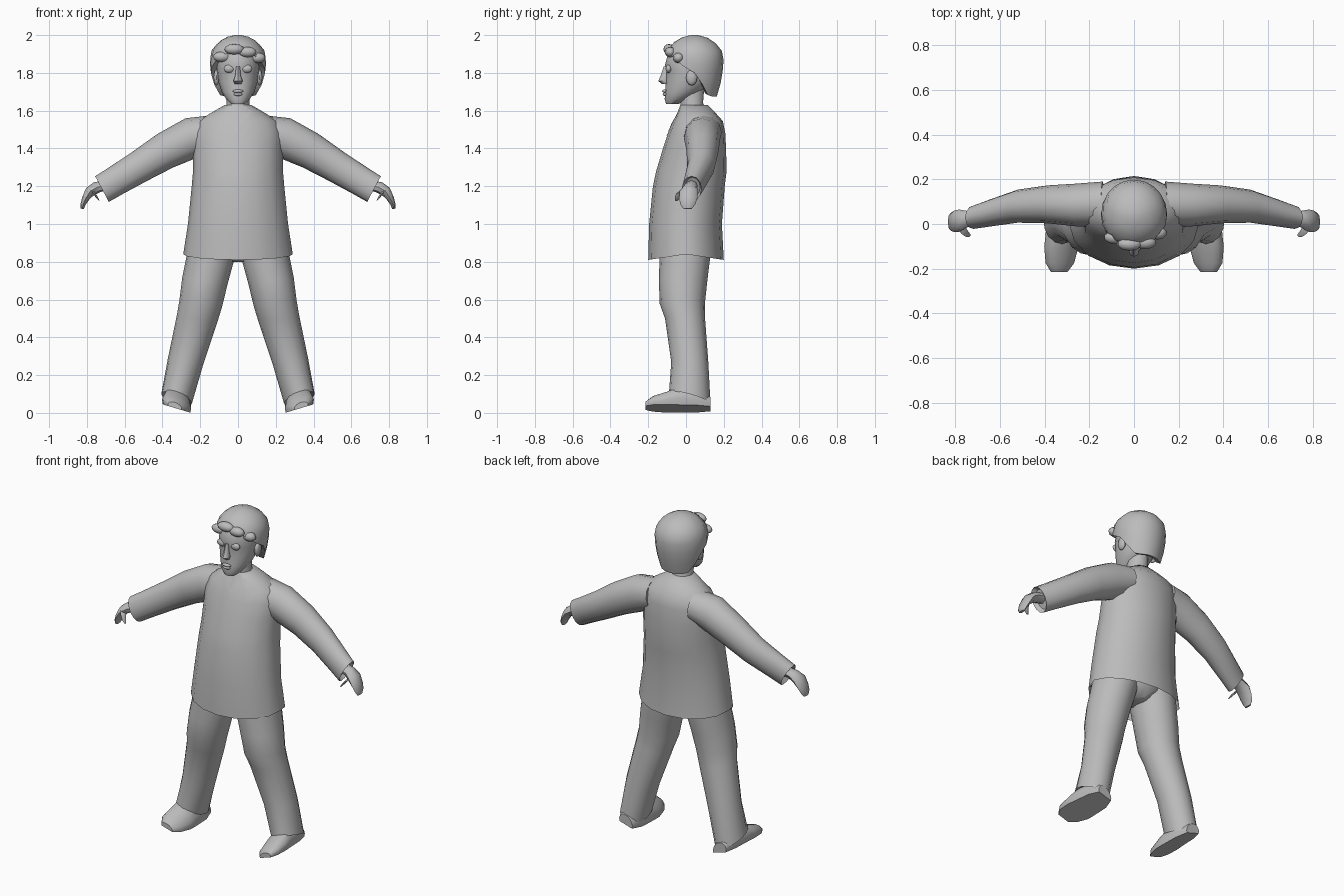
import bpy, bmesh, math
from mathutils import Vector

grey = bpy.data.materials.new("plain_grey")
grey.diffuse_color = (0.5, 0.5, 0.5, 1)


def finish(name, bm, mirror=False, angle=45):
    bmesh.ops.recalc_face_normals(bm, faces=bm.faces[:])
    me = bpy.data.meshes.new(name)
    bm.to_mesh(me)
    bm.free()
    ob = bpy.data.objects.new(name, me)
    bpy.context.collection.objects.link(ob)
    me.materials.append(grey)
    bpy.ops.object.select_all(action='DESELECT')
    ob.select_set(True)
    bpy.context.view_layer.objects.active = ob
    bpy.ops.object.shade_smooth_by_angle(angle=math.radians(angle))
    if mirror:
        ob.modifiers.new("mirror", 'MIRROR').use_clip = False
    return ob


def ring(c, u, v, n=16):
    c, u, v = Vector(c), Vector(u), Vector(v)
    return [c + u * math.cos(2 * math.pi * i / n) + v * math.sin(2 * math.pi * i / n)
            for i in range(n)]


def loft(name, rings, mirror=False, caps=(True, True), angle=45):
    bm = bmesh.new()
    rows = [[bm.verts.new(p) for p in r] for r in rings]
    n = len(rows[0])
    for a, b in zip(rows, rows[1:]):
        for i in range(n):
            j = (i + 1) % n
            bm.faces.new((a[i], a[j], b[j], b[i]))
    for use, r in zip(caps, (rows[0], rows[-1])):
        if use:
            bm.faces.new(r)
    return finish(name, bm, mirror, angle)


def level(z, hw, yf, yb, n=16):
    # horizontal oval from its half width, front and back
    return ring((0, (yf + yb) / 2, z), (hw, 0, 0), (0, (yb - yf) / 2, 0), n)


def ball(name, c, s, mirror=False, seg=10):
    bm = bmesh.new()
    bmesh.ops.create_uvsphere(bm, u_segments=seg, v_segments=6, radius=1)
    for v in bm.verts:
        v.co = Vector(c) + Vector((v.co.x * s[0], v.co.y * s[1], v.co.z * s[2]))
    return finish(name, bm, mirror, 60)


# loose shirt, open at the hem, which dips at front and back
hem = level(0.84, 0.29, -0.2, 0.2)
for p in hem:
    p.z -= 0.03 * abs(p.y) / 0.2
shirt = loft("shirt", [hem] + [level(*r) for r in (
    (1.0, 0.265, -0.195, 0.19), (1.2, 0.245, -0.175, 0.205),
    (1.28, 0.238, -0.158, 0.215), (1.4, 0.238, -0.122, 0.212),
    (1.48, 0.238, -0.095, 0.208), (1.545, 0.21, -0.068, 0.195),
    (1.59, 0.14, -0.045, 0.155), (1.63, 0.07, -0.03, 0.115))], caps=(False, True))

# V neck panel lying on the chest
bm = bmesh.new()
rows = []
for k in range(5):
    t = k / 4
    w, z = 0.072 * t, 1.46 + 0.145 * t
    xs = [0] if k == 0 else [-w, -w / 2, 0, w / 2, w]
    rows.append([bm.verts.new((x, -0.12 + 0.09 * t, z)) for x in xs])
for i in range(4):
    bm.faces.new((rows[0][0], rows[1][i + 1], rows[1][i]))
for a, b in zip(rows[1:], rows[2:]):
    for i in range(4):
        bm.faces.new((a[i], a[i + 1], b[i + 1], b[i]))
neckline = finish("v_neck", bm)
wrap = neckline.modifiers.new("wrap", 'SHRINKWRAP')
wrap.target, wrap.offset = shirt, 0.003

# sleeves: centre, half height, half depth, lean of the section
arm = []
for x, y, z, h, d, a in ((0.14, 0.09, 1.485, 0.09, 0.10, 5), (0.255, 0.085, 1.452, 0.11, 0.096, 12),
                         (0.385, 0.088, 1.388, 0.098, 0.085, 25), (0.52, 0.08, 1.305, 0.086, 0.074, 29),
                         (0.65, 0.048, 1.227, 0.079, 0.06, 29), (0.72, 0.03, 1.185, 0.077, 0.052, 28),
                         (0.70, 0.035, 1.195, 0.06, 0.04, 28)):
    a = math.radians(a)
    arm.append(ring((x, y, z), (0, d, 0), (h * math.sin(a), 0, h * math.cos(a)), 12))
loft("sleeve", arm, True)

# curled hand and thumb
hand = []
for x, y, z, t, w, a in ((0.69, 0.03, 1.205, 0.032, 0.032, 60), (0.745, 0.022, 1.195, 0.032, 0.036, 50),
                         (0.783, 0.015, 1.172, 0.028, 0.05, 40), (0.806, 0.012, 1.135, 0.02, 0.048, 15),
                         (0.82, 0.01, 1.105, 0.014, 0.04, 10), (0.825, 0.008, 1.08, 0.008, 0.022, 10)):
    a = math.radians(a)
    hand.append(ring((x, y, z), (0, w, 0), (t * math.cos(a), 0, t * math.sin(a)), 8))
loft("hand", hand, True)
loft("thumb", [ring(c, (0, r, 0), (r * 0.8, 0, r * 0.5), 6) for c, r in (
    ((0.772, -0.015, 1.175), 0.02), ((0.76, -0.035, 1.16), 0.018),
    ((0.748, -0.045, 1.14), 0.014), ((0.737, -0.05, 1.125), 0.007))], True)

# trousers
leg = [ring((x, y, z), (hx, 0, 0.15 * hx), (0, hy, 0)) for x, y, z, hx, hy in (
    (0.13, 0, 0.98, 0.125, 0.14), (0.142, -0.005, 0.84, 0.125, 0.135),
    (0.175, -0.015, 0.7, 0.12, 0.128), (0.197, -0.02, 0.58, 0.113, 0.12),
    (0.216, -0.005, 0.5, 0.108, 0.106), (0.278, 0.02, 0.27, 0.094, 0.098))]
leg += [ring((0.325, 0.02, 0.075), (0.081, 0, 0.025), (0, 0.11, -0.03)),
        ring((0.322, 0.02, 0.095), (0.06, 0, 0.02), (0, 0.085, -0.025))]
loft("trouser_leg", leg, True)
loft("trouser_seat", [level(*r) for r in (
    (0.80, 0.04, -0.06, 0.08), (0.86, 0.16, -0.12, 0.13), (1.0, 0.22, -0.14, 0.14))])

# shoes on flat soles tilted outward
shoe = []
for y, x, w, h in ((-0.215, 0.335, 0.037, 0.03), (-0.175, 0.332, 0.064, 0.06),
                   (-0.1, 0.325, 0.077, 0.085), (-0.05, 0.322, 0.074, 0.11),
                   (0.06, 0.32, 0.068, 0.11), (0.13, 0.32, 0.045, 0.06)):
    arc = [(x + w * math.cos(math.pi * i / 8), h * math.sin(math.pi * i / 8) ** 0.7 if 0 < i < 8 else h * 0.3)
           for i in range(9)]
    arc += [(x - w * 0.95, 0), (x + w * 0.95, 0)]
    shoe.append([Vector((px, y, pz + 0.3 * max(0, px - 0.248))) for px, pz in arc])
loft("shoe", shoe, True)

# neck and head
loft("neck", [level(1.58, 0.075, -0.03, 0.12, 12), level(1.64, 0.06, -0.03, 0.09, 12),
              level(1.76, 0.06, -0.05, 0.10, 12)])
loft("head", [level(*r) for r in (
    (1.635, 0.035, -0.105, -0.04), (1.66, 0.062, -0.113, 0.01), (1.70, 0.087, -0.11, 0.08),
    (1.75, 0.103, -0.108, 0.13), (1.81, 0.112, -0.104, 0.15), (1.84, 0.112, -0.112, 0.15),
    (1.9, 0.108, -0.095, 0.15), (1.95, 0.08, -0.06, 0.13))])
loft("nose", [ring((0, y, z), (w, 0, 0), (0, d, 0), 8) for z, y, w, d in (
    (1.835, -0.108, 0.01, 0.01), (1.785, -0.112, 0.015, 0.022),
    (1.757, -0.115, 0.025, 0.032), (1.742, -0.11, 0.018, 0.018))])
ball("upper_lip", (0, -0.113, 1.703), (0.03, 0.013, 0.009))
ball("lower_lip", (0, -0.111, 1.687), (0.025, 0.013, 0.009))
ball("eyelid", (0.047, -0.092, 1.822), (0.03, 0.016, 0.022), True)
ball("ear", (0.114, 0.03, 1.775), (0.016, 0.03, 0.042), True)

# hair cap: lower edge high over the face, low at the nape
profile = ((1.66, 0.72), (1.70, 0.83), (1.78, 0.94), (1.86, 1.0), (1.92, 0.93), (1.965, 0.68), (1.99, 0.4), (2.0, 0.12))


def width_at(z):
    for (z0, r0), (z1, r1) in zip(profile, profile[1:]):
        if z <= z1:
            return r0 + (r1 - r0) * max(0, (z - z0) / (z1 - z0))
    return profile[-1][1]


N = 20
cap = [[] for _ in range(9)]
for i in range(N):
    a = 2 * math.pi * i / N
    c, s = math.cos(a), math.sin(a)
    if s < 0:
        edge = 1.80 + 0.10 * min(1, -s * 1.2) + 0.012 * math.sin(3 * a)
    else:
        edge = 1.80 - 0.125 * min(1, s * 1.6)
    for k in range(9):
        t = max(0, k - 1) / 7
        z = edge + (2.0 - edge) * (1 - (1 - t) ** 1.6)
        r = width_at(z) * (0.78 if k == 0 else 1)
        cap[k].append(Vector((0.15 * r * c, 0.045 + 0.155 * r * s, z + (0.01 if k == 0 else 0))))
loft("hair", cap, caps=(False, True), angle=50)

# swept fringe locks
for k, (x, y, z, w) in enumerate(((-0.085, -0.06, 1.885, 0.05), (-0.02, -0.09, 1.925, 0.055),
                                  (0.05, -0.083, 1.91, 0.05), (0.105, -0.04, 1.88, 0.042))):
    ball("fringe_%d" % k, (x, y, z), (w, 0.03, 0.028))
